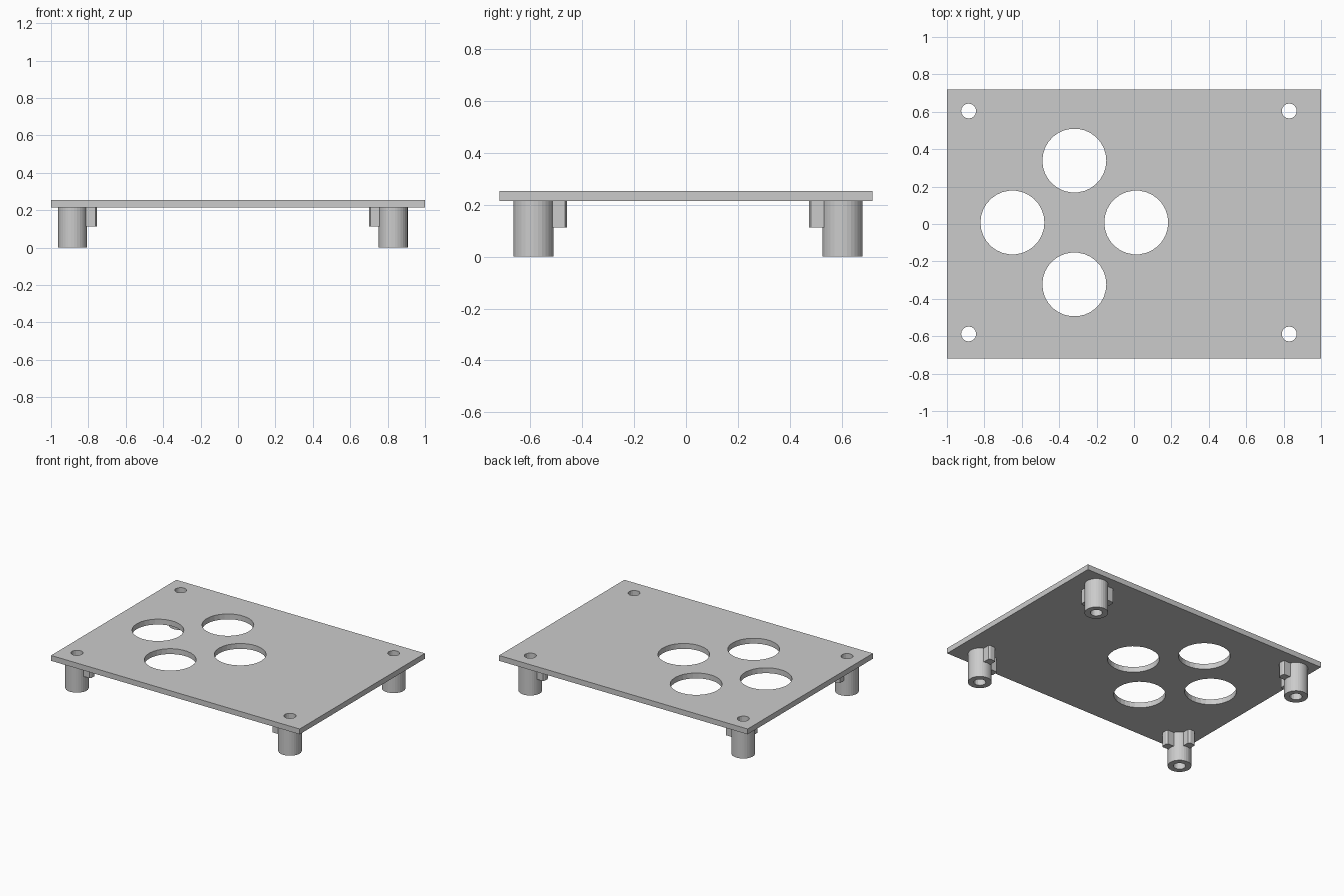
import bpy
from math import cos, sin, pi

cube = bpy.data.objects.get("Cube")
if cube:
    bpy.data.objects.remove(cube)

grey = bpy.data.materials.new("plain grey")
grey.use_nodes = True
grey.diffuse_color = (0.6, 0.6, 0.6, 1)
grey.node_tree.nodes["Principled BSDF"].inputs["Base Color"].default_value = (0.6, 0.6, 0.6, 1)


def circle(x, y, radius, sides):
    return [(x + radius * cos(2 * pi * i / sides), y + radius * sin(2 * pi * i / sides))
            for i in range(sides)]


def prism(name, outlines, bottom, top):
    """Extrude flat outlines; outlines inside the first one become holes."""
    curve = bpy.data.curves.new(name + "_profile", 'CURVE')
    curve.dimensions = '2D'
    curve.fill_mode = 'BOTH'
    curve.extrude = (top - bottom) / 2
    for points in outlines:
        spline = curve.splines.new('POLY')
        spline.points.add(len(points) - 1)
        for point, (x, y) in zip(spline.points, points):
            point.co = (x, y, 0, 1)
        spline.use_cyclic_u = True
        spline.use_smooth = False
    helper = bpy.data.objects.new(name + "_helper", curve)
    bpy.context.collection.objects.link(helper)
    bpy.context.view_layer.update()
    mesh = bpy.data.meshes.new_from_object(helper)
    bpy.data.objects.remove(helper)
    bpy.data.curves.remove(curve)
    mesh.name = name
    mesh.materials.clear()
    mesh.materials.append(grey)
    obj = bpy.data.objects.new(name, mesh)
    obj.location.z = (top + bottom) / 2
    bpy.context.collection.objects.link(obj)
    return obj


PLATE_BOTTOM, PLATE_TOP, RIB_BOTTOM = 0.215, 0.254, 0.112
BORE, POST_RADIUS = 0.04, 0.078
corners = {
    "front_right": (-0.884, -0.588), "front_left": (0.83, -0.588),
    "back_right": (-0.884, 0.604), "back_left": (0.83, 0.604),
}

# Plate with four large openings in a cross and a screw hole at each corner
plate = [[(-1, -0.72), (1, -0.72), (1, 0.72), (-1, 0.72)]]
for dx, dy in ((1, 0), (-1, 0), (0, 1), (0, -1)):
    plate.append(circle(-0.319 + 0.331 * dx, 0.008 + 0.331 * dy, 0.171, 30))
for x, y in corners.values():
    plate.append(circle(x, y, BORE, 16))
prism("plate", plate, PLATE_BOTTOM, PLATE_TOP)

# Rib outline: distance from the post axis, sideways offset
rib = [(0.06, -0.028), (0.121, -0.028), (0.129, -0.016),
       (0.129, 0.016), (0.121, 0.028), (0.06, 0.028)]

# Hollow posts, each with two ribs pointing inward
for corner, (x, y) in corners.items():
    prism(corner + "_post", [circle(x, y, POST_RADIUS, 30), circle(x, y, BORE, 16)],
          0, PLATE_BOTTOM)
    sx, sy = (-1 if x > 0 else 1), (-1 if y > 0 else 1)
    prism(corner + "_side_rib", [[(x + sx * u, y + v) for u, v in rib]],
          RIB_BOTTOM, PLATE_BOTTOM)
    prism(corner + "_depth_rib", [[(x + v, y + sy * u) for u, v in rib]],
          RIB_BOTTOM, PLATE_BOTTOM)
